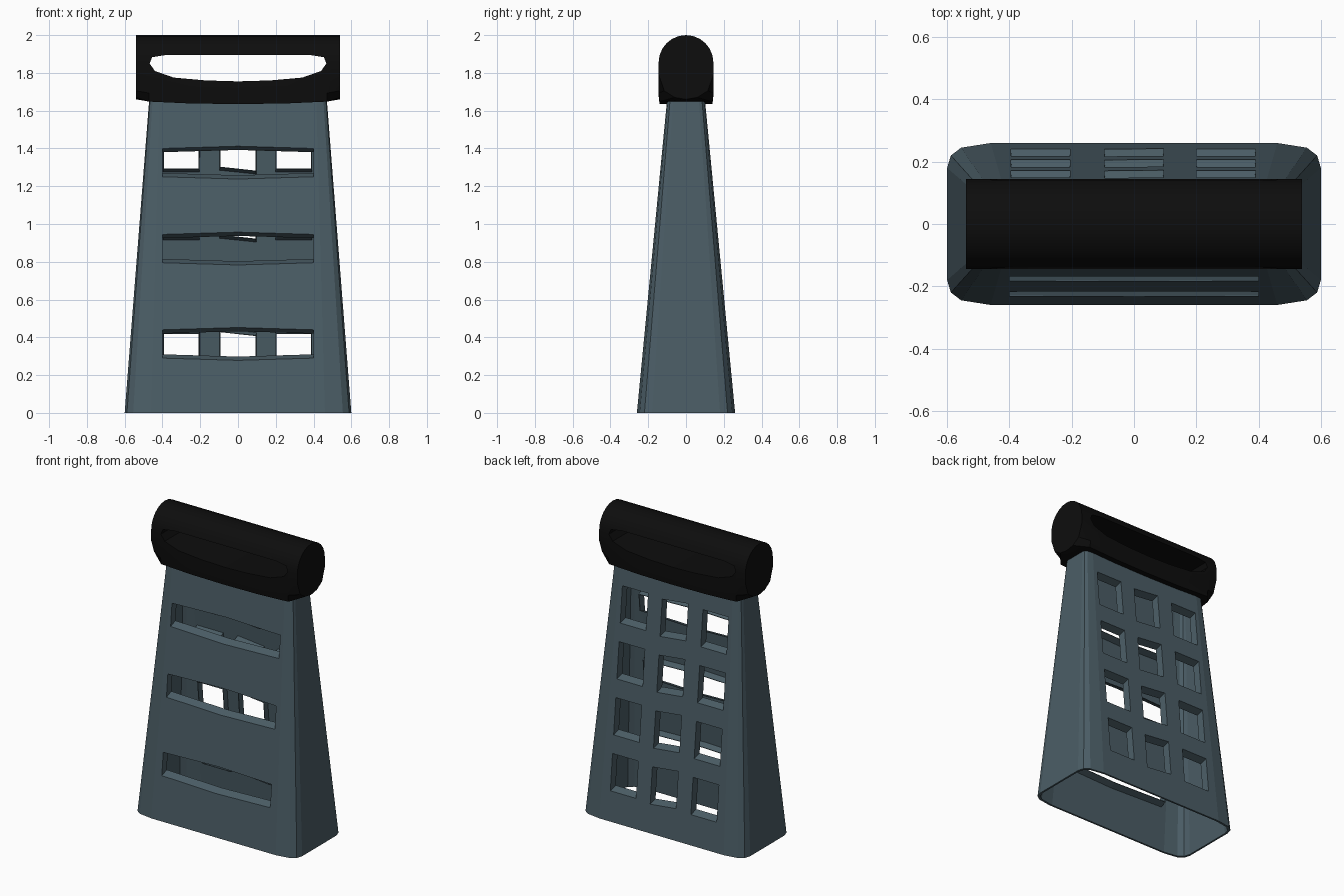
import bpy, bmesh, math

if "Cube" in bpy.data.objects:
    bpy.data.objects.remove(bpy.data.objects["Cube"])


def material(name, rgb):
    m = bpy.data.materials.new(name)
    m.diffuse_color = (*rgb, 1)
    m.use_nodes = True
    m.node_tree.nodes["Principled BSDF"].inputs["Base Color"].default_value = m.diffuse_color
    return m


STEEL = material("blue grey steel", (0.07, 0.11, 0.132))
BLACK = material("black plastic", (0.004, 0.004, 0.004))
TOP = 1.67


def make(name, bm, mat):
    bmesh.ops.recalc_face_normals(bm, faces=bm.faces)
    me = bpy.data.meshes.new(name)
    bm.to_mesh(me)
    bm.free()
    ob = bpy.data.objects.new(name, me)
    bpy.context.collection.objects.link(ob)
    me.materials.append(mat)
    return ob


def bridge(bm, a, b):
    n = len(a)
    for i in range(n):
        bm.faces.new((a[i], a[(i + 1) % n], b[(i + 1) % n], b[i]))


def loft(bm, rings):
    vs = [[bm.verts.new(p) for p in r] for r in rings]
    for a, b in zip(vs, vs[1:]):
        bridge(bm, a, b)
    return vs


def prism(bm, poly, y0, y1):
    vs = loft(bm, [[(x, y, z) for x, z in poly] for y in (y0, y1)])
    for r in vs:
        bm.faces.new(r)


def cut(ob, cutter):
    cutter.hide_render = True
    cutter.hide_viewport = True
    m = ob.modifiers.new("cut", 'BOOLEAN')
    m.operation = 'DIFFERENCE'
    m.solver = 'EXACT'
    m.object = cutter


# Body: tapered thin shell with chamfered corners, open below
def section(z, inset):
    t = z / 1.66
    hx = 0.60 - 0.13 * t - inset
    hy = 0.26 - 0.16 * t - inset
    k = 1 - 0.6 * t
    q = [(hx, hy - 0.08 * k), (hx - 0.012 * k, hy - 0.04 * k),
         (hx - 0.045 * k, hy - 0.015 * k), (hx - 0.14 * k, hy)]
    pts = q + [(-x, y) for x, y in q[::-1]]
    pts += [(-x, -y) for x, y in pts]
    return [(x, y, z) for x, y in pts]


bm = bmesh.new()
rings = loft(bm, [section(0, 0), section(TOP, 0),
                  section(TOP, 0.012), section(0, 0.012)])
bridge(bm, rings[3], rings[0])
body = make("grater_body", bm, STEEL)


# Openings: three slicing slots in front, twelve grating holes at the back
def slot(z0, z1, s=0.0):
    c = 0.012
    return [(-0.40, z0 + s), (0, z0 - c + s), (0.40, z0 + s),
            (0.40, z1 - s), (0, z1 + c - s), (-0.40, z1 - s)]


def hole(xc, z0, s=0.0):
    w, tilt = 0.095 - s * 0.2, (0.01 if xc == 0 else 0)
    return [(xc - w, z0 + s + tilt), (xc + w, z0 + s - tilt),
            (xc + w, z0 + 0.24 - s - tilt), (xc - w, z0 + 0.24 - s + tilt)]


openings = [(-1, slot(z, z + 0.15), slot(z, z + 0.15, 0.02))
            for z in (0.29, 0.795, 1.25)]
openings += [(1, hole(x, 0.195 + 0.36 * r), hole(x, 0.195 + 0.36 * r, 0.018))
             for r in range(4) for x in (-0.30, 0, 0.295)]

cb, fb = bmesh.new(), bmesh.new()
for side, outer, inner in openings:
    prism(cb, outer, side * 0.03, side * 0.4)
    # inward lip around each opening
    wall = lambda z, d: side * (0.26 - 0.16 * z / 1.66 - d)
    loft(fb, [[(x, wall(z, 0.002), z) for x, z in outer],
              [(x, wall(z, 0.05), z) for x, z in inner]])
cut(body, make("opening_cutter", cb, STEEL))
lips = make("opening_lips", fb, STEEL)
sol = lips.modifiers.new("thickness", 'SOLIDIFY')
sol.thickness = 0.005
sol.offset = 1


# Handle: round-topped bar with straight skirts that sag at the middle
def handle_section(x, bottom, skirt):
    r, zc, n = 0.145, 1.855, 12
    pts = [(x, r * math.cos(math.pi * i / n), zc + r * math.sin(math.pi * i / n))
           for i in range(n + 1)]
    low = [(-r, bottom + 0.13), (-0.145 if skirt else -0.115, bottom + 0.045),
           (-0.14 if skirt else -0.06, bottom + (0 if skirt else 0.01)), (0, bottom)]
    low += [(-y, z) for y, z in low[-2::-1]]
    return pts + [(x, y, z) for y, z in low]


bm = bmesh.new()
stations = [(-0.54, 1.66, False), (-0.47, 1.648, True), (-0.25, 1.638, True),
            (0, 1.635, True), (0.25, 1.638, True), (0.47, 1.648, True),
            (0.54, 1.66, False)]
rings = loft(bm, [handle_section(*s) for s in stations])
bm.faces.new(rings[0])
bm.faces.new(rings[-1])
handle = make("handle", bm, BLACK)

# Finger opening through the handle
half = [(0, 1.755), (0.17, 1.76), (0.34, 1.775), (0.44, 1.81), (0.468, 1.85),
        (0.455, 1.883), (0.38, 1.895)]
bm = bmesh.new()
prism(bm, half + [(-x, z) for x, z in half[:0:-1]], -0.3, 0.3)
cut(handle, make("finger_cutter", bm, BLACK))

# Smooth the rounded handle, keep its edges crisp
bpy.ops.object.select_all(action='DESELECT')
handle.select_set(True)
bpy.context.view_layer.objects.active = handle
bpy.ops.object.shade_smooth_by_angle(angle=math.radians(30))
